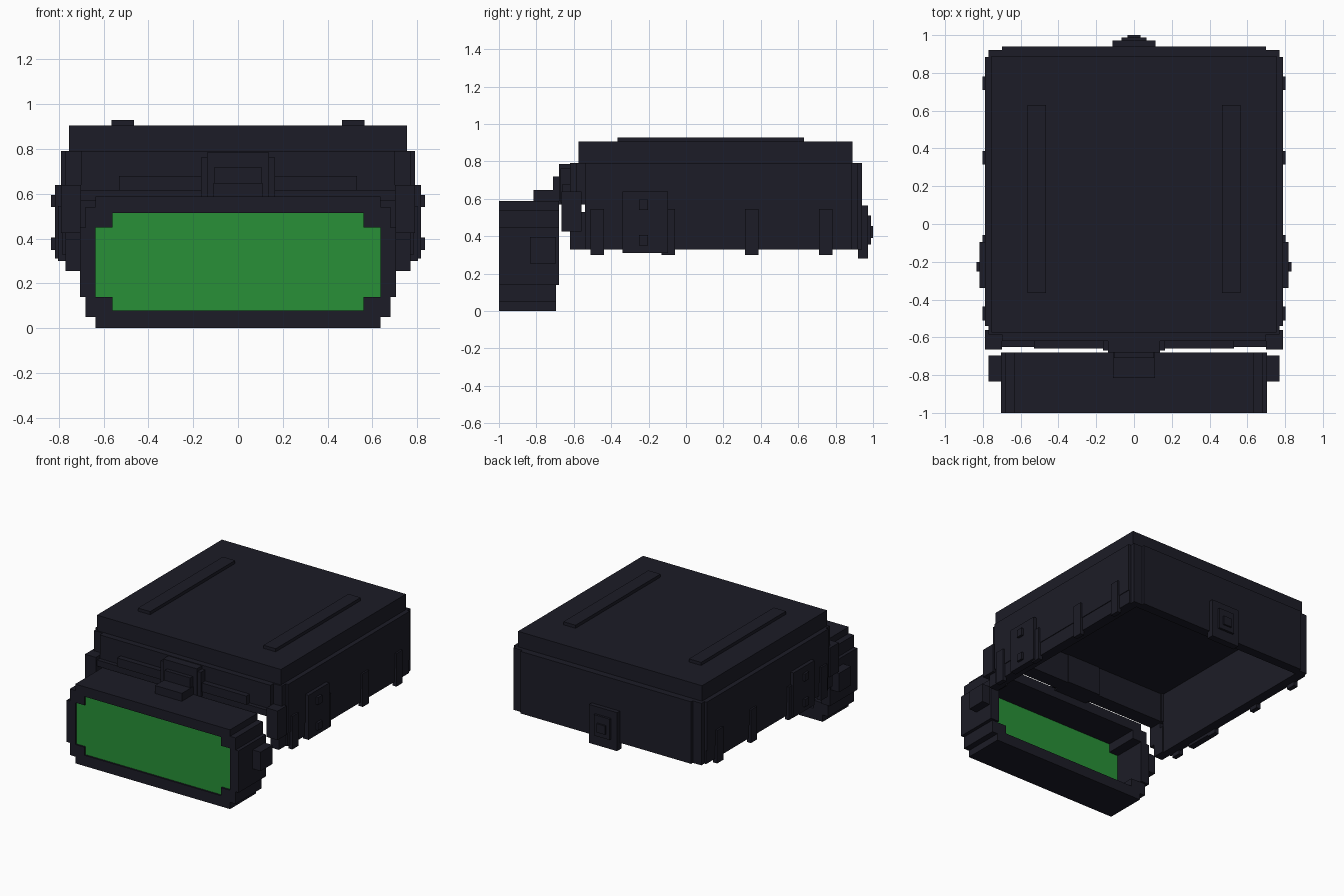
import bpy
import bmesh

cube = bpy.data.objects.get("Cube")
if cube:
    bpy.data.objects.remove(cube, do_unlink=True)


def material(name, rgb):
    m = bpy.data.materials.new(name)
    m.use_nodes = True
    m.diffuse_color = (*rgb, 1)
    m.node_tree.nodes["Principled BSDF"].inputs["Base Color"].default_value = (*rgb, 1)
    return m


DARK = material("dark navy", (0.0115, 0.0115, 0.020))
GREEN = material("lens green", (0.021, 0.28, 0.038))


def part(name, boxes, mat=DARK):
    """One object from boxes, each given as (x0, x1, y0, y1, z0, z1)."""
    bm = bmesh.new()
    for x0, x1, y0, y1, z0, z1 in boxes:
        for v in bmesh.ops.create_cube(bm, size=1)["verts"]:
            v.co.x = (x0 + x1) / 2 + v.co.x * (x1 - x0)
            v.co.y = (y0 + y1) / 2 + v.co.y * (y1 - y0)
            v.co.z = (z0 + z1) / 2 + v.co.z * (z1 - z0)
    me = bpy.data.meshes.new(name)
    bm.to_mesh(me)
    bm.free()
    me.materials.append(mat)
    ob = bpy.data.objects.new(name, me)
    bpy.context.collection.objects.link(ob)
    return ob


def mid(w, *rest):
    """Box centred on x with half width w."""
    return (-w, w, *rest)


def pair(name, boxes, mat=DARK):
    """Part mirrored on both sides of x = 0."""
    ob = part(name, boxes, mat)
    ob.modifiers.new("Mirror", "MIRROR")
    return ob


# Helmet shell, open at the bottom and at the face
part("crown", [mid(0.755, -0.575, 0.89, 0.788, 0.905)])
pair("side_wall", [(0.71, 0.79, -0.54, 0.885, 0.43, 0.79),
                   (0.71, 0.785, -0.54, 0.885, 0.33, 0.43)])
part("back_wall", [mid(0.70, 0.87, 0.94, 0.33, 0.79)])
pair("back_corner", [(0.69, 0.77, 0.87, 0.92, 0.33, 0.79)])
part("front_wall", [mid(0.70, -0.62, -0.54, 0.57, 0.79)])
pair("front_corner", [(0.69, 0.77, -0.585, -0.53, 0.57, 0.79)])
pair("cheek", [(0.70, 0.77, -0.62, -0.53, 0.33, 0.53)])
pair("top_rail", [(0.465, 0.565, -0.365, 0.63, 0.90, 0.928)])

# Side fittings
pair("side_clips", [(0.77, 0.803, y, y + 0.072, 0.30, 0.545)
                    for y in (-0.51, -0.13, 0.315, 0.71)])
pair("side_plate", [(0.77, 0.817, -0.34, -0.095, 0.31, 0.64)])
pair("side_studs", [(0.81, 0.834, -0.252, -0.202, z, z + 0.055) for z in (0.35, 0.54)])
pair("brow_pad", [(0.70, 0.79, -0.665, -0.56, 0.425, 0.64)])

# Back fitting, in three steps
part("back_plate", [mid(0.115, 0.92, 0.972, 0.28, 0.565),
                    mid(0.065, 0.96, 0.988, 0.355, 0.51),
                    mid(0.035, 0.98, 1.0, 0.39, 0.455)])

# Front mount
part("brow_bar", [mid(0.70, -0.65, -0.60, 0.57, 0.615)])
part("front_strip", [mid(0.53, -0.66, -0.61, 0.615, 0.68)])
part("mount_plate", [mid(0.138, -0.68, -0.53, 0.57, 0.785),
                     mid(0.165, -0.67, -0.54, 0.58, 0.762)])
part("mount_arm", [mid(0.105, -0.71, -0.66, 0.57, 0.72),
                   mid(0.11, -0.815, -0.68, 0.57, 0.647)])

# Goggle frame, a tube of bars with stepped corners and side knobs
part("goggle_bars", [mid(0.635, -1, -0.695, 0, 0.08),
                     mid(0.635, -1, -0.68, 0.515, 0.588)])
pair("goggle_sides", [(0.635, 0.705, -1, -0.68, 0.14, 0.45)])
pair("goggle_corners", [(0.56, 0.68, -1, -0.695, 0.05, 0.14),
                        (0.56, 0.68, -1, -0.68, 0.45, 0.54)])
pair("goggle_knob", [(0.70, 0.77, -0.835, -0.695, 0.255, 0.395)])

# Lens pane near the front of the tube
part("lens", [mid(0.56, -0.987, -0.93, 0.08, 0.515)], GREEN)
pair("lens_side", [(0.56, 0.635, -0.987, -0.93, 0.14, 0.45)], GREEN)
